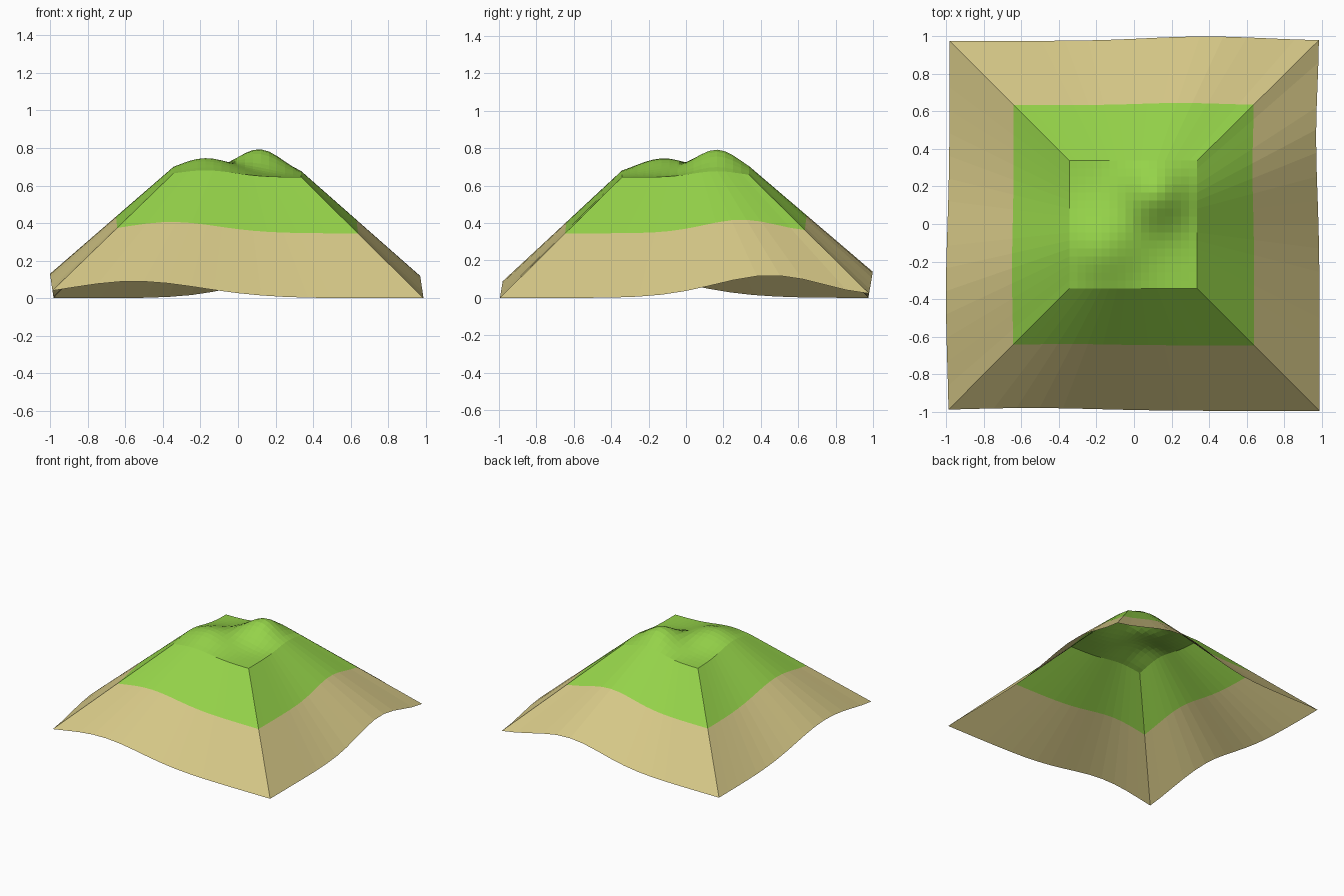
import bpy
from math import exp

if "Cube" in bpy.data.objects:
    bpy.data.objects.remove(bpy.data.objects["Cube"], do_unlink=True)

N = 16               # cells along each side
TOP, FOOT = 0.34, 0.985
TOP_Z = 0.645
SPLIT = 0.465        # where grass meets sand on the slope


def material(name, rgb):
    mat = bpy.data.materials.new(name)
    mat.use_nodes = True
    mat.diffuse_color = (*rgb, 1)
    mat.node_tree.nodes["Principled BSDF"].inputs["Base Color"].default_value = (*rgb, 1)
    return mat


grass = material("grass_green", (0.30, 0.651, 0.067))
sand = material("sand_tan", (0.672, 0.578, 0.242))


def bump(distance_sq, height, spread):
    return height * exp(-distance_sq / spread)


def summit(u, v):
    """Plateau point with two soft knolls; u and v run from -1 to 1."""
    z = TOP_Z + bump((u - 0.35)**2 + (v - 0.5)**2, 0.145, 0.28)
    z += bump((u + 0.5)**2 + (v + 0.35)**2, 0.10, 0.41)
    return (u * TOP - 0.004, v * TOP - 0.003, z)


def foot(u, v):
    """Wavy lower rim, each side lifted by one bump."""
    if v == -1:
        lift = bump((u + 0.55)**2, 0.09, 0.25)
    elif v == 1:
        lift = bump((u - 0.4)**2, 0.14, 0.20)
    elif u == 1:
        lift = bump((v - 0.45)**2, 0.12, 0.17)
    else:
        lift = bump((v + 0.4)**2, 0.13, 0.28)
    return (u * FOOT + 0.003 - 0.15 * lift, v * FOOT - 0.01 + 0.17 * lift, lift)


def slope_point(u, v, t):
    return tuple(a + (b - a) * t for a, b in zip(summit(u, v), foot(u, v)))


def add_part(name, verts, faces, mat):
    mesh = bpy.data.meshes.new(name)
    mesh.from_pydata(verts, [], faces)
    mesh.materials.append(mat)
    obj = bpy.data.objects.new(name, mesh)
    bpy.context.collection.objects.link(obj)


steps = [2 * i / N - 1 for i in range(N + 1)]

# Rolling plateau
verts = [summit(u, v) for v in steps for u in steps]
faces = []
for j in range(N):
    for i in range(N):
        a = j * (N + 1) + i
        faces.append((a, a + 1, a + N + 2, a + N + 1))
add_part("hill_top", verts, faces, grass)

# Rim walked counter-clockwise: front, right, back, left
rim = [(s, -1) for s in steps[:-1]] + [(1, s) for s in steps[:-1]]
rim += [(-s, 1) for s in steps[:-1]] + [(-1, -s) for s in steps[:-1]]


# Slopes in two bands around the plateau
def add_band(name, t0, t1, mat):
    count = len(rim)
    points = [slope_point(u, v, t) for t in (t0, t1) for u, v in rim]
    quads = []
    for i in range(count):
        k = (i + 1) % count
        quads.append((i, count + i, count + k, k))
    add_part(name, points, quads, mat)


add_band("grass_slope", 0, SPLIT, grass)
add_band("sand_slope", SPLIT, 1, sand)
